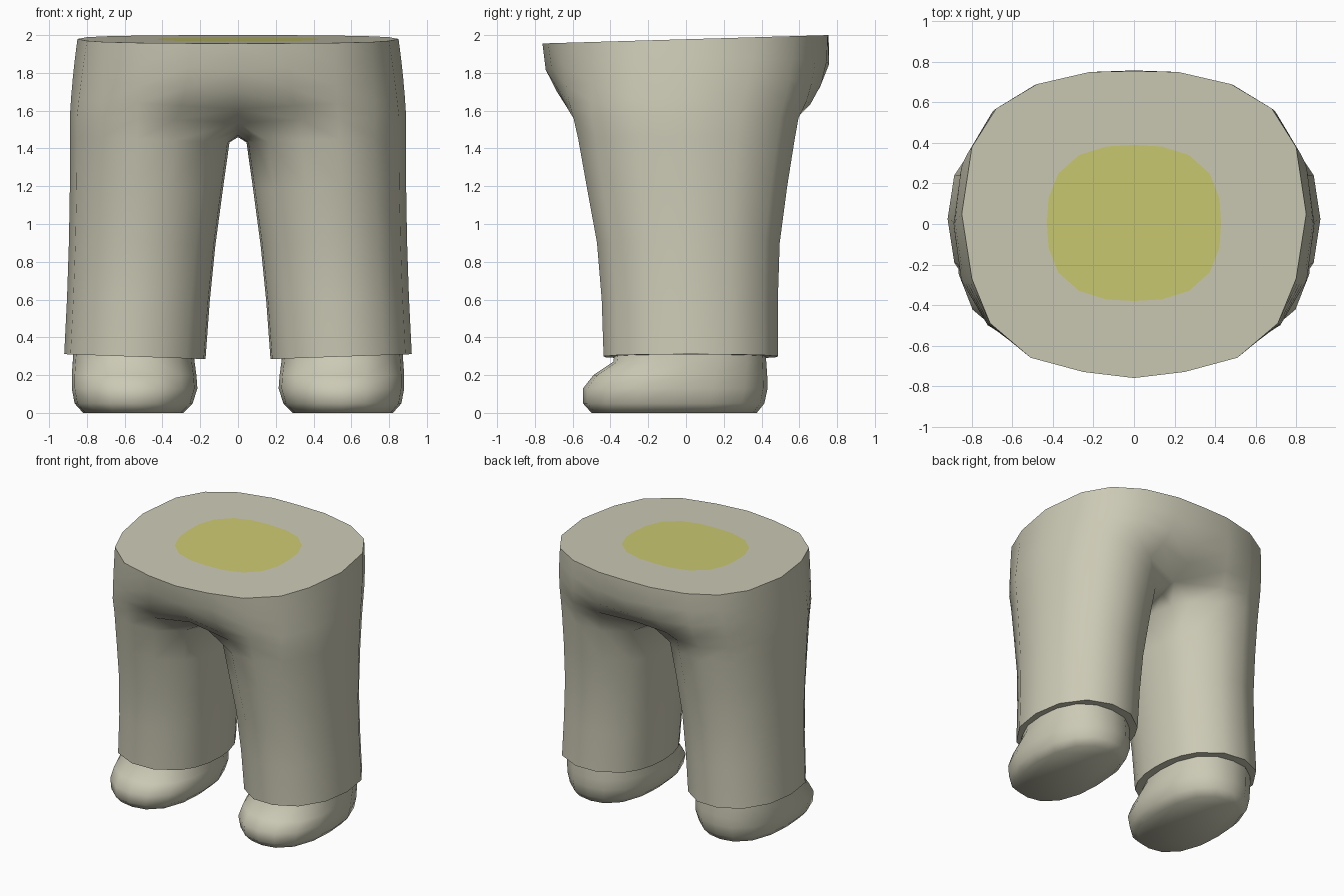
import bpy, bmesh, math
from mathutils import Vector

if "Cube" in bpy.data.objects:
    bpy.data.objects.remove(bpy.data.objects["Cube"])


def material(name, rgb):
    m = bpy.data.materials.new(name)
    m.diffuse_color = (*rgb, 1)
    m.use_nodes = True
    m.node_tree.nodes["Principled BSDF"].inputs["Base Color"].default_value = m.diffuse_color
    return m


BEIGE = material("beige cloth", (0.60, 0.585, 0.46))
YELLOW = material("yellow patch", (0.60, 0.585, 0.165))


def oval(angle, x0, x1, y0, y1, power):
    """Point on a slightly squared oval that fills the given box."""
    c, s = math.cos(angle), math.sin(angle)
    r = (abs(c) ** power + abs(s) ** power) ** (-1 / power)
    return Vector(((x0 + x1) / 2 + c * r * (x1 - x0) / 2,
                   (y0 + y1) / 2 + s * r * (y1 - y0) / 2, 0))


def bridge(bm, a, b, closed):
    n = len(a)
    for i in range(n if closed else n - 1):
        j = (i + 1) % n
        bm.faces.new((a[i], a[j], b[j], b[i]))


def finish(bm, name, angle):
    """Make the mirrored, smooth shaded object from its right half."""
    bmesh.ops.recalc_face_normals(bm, faces=bm.faces)
    mesh = bpy.data.meshes.new(name)
    bm.to_mesh(mesh)
    bm.free()
    mesh.materials.append(BEIGE)
    mesh.materials.append(YELLOW)
    ob = bpy.data.objects.new(name, mesh)
    bpy.context.collection.objects.link(ob)
    bpy.ops.object.select_all(action='DESELECT')
    ob.select_set(True)
    bpy.context.view_layer.objects.active = ob
    bpy.ops.object.shade_smooth_by_angle(angle=math.radians(angle))
    ob.modifiers.new("mirror", 'MIRROR').merge_threshold = 0.001


def waist_z(y):
    return 1.978 + 0.0292 * y


# Trousers: leg rings run from the outer arc (0-10) to the inner side (11-15)
bm = bmesh.new()
angles = [math.radians(-135 + 27 * k) for k in range(11)]
angles += [math.radians(135 + 15 * k) for k in range(1, 6)]
LEG = [(1.56, 0.04, 0.89, -0.60, 0.60), (1.45, 0.045, 0.89, -0.575, 0.58),
       (1.20, 0.08, 0.89, -0.53, 0.54), (0.90, 0.12, 0.895, -0.475, 0.50),
       (0.60, 0.15, 0.905, -0.45, 0.49), (0.298, 0.172, 0.92, -0.44, 0.49)]
rings = []
for level, (z, *box) in enumerate(LEG):
    ring = []
    for k, a in enumerate(angles):
        p = oval(a, *box, 2.2)
        p.z = z + (p.x - 0.55) * 0.035
        # the top ring's inner side forms the crotch arch on the centre line
        if level == 0 and (k == 0 or k >= 10):
            p = Vector((0, p.y, 1.46 + 0.4 * p.y ** 2))
        ring.append(bm.verts.new(p))
    rings.append(ring)
for a, b in zip(rings, rings[1:]):
    bridge(bm, a, b, True)
bm.faces.new(rings[-1])

# Hips: curved columns from the tilted waist rim down to the legs
WAIST = [(0, -0.76), (0.25, -0.73), (0.51, -0.66), (0.71, -0.49), (0.80, -0.27),
         (0.85, 0.05), (0.80, 0.38), (0.68, 0.57), (0.48, 0.69), (0.22, 0.75), (0, 0.755)]
hips = [[] for _ in range(4)]
for k, (x, y) in enumerate(WAIST):
    top = Vector((x, y, waist_z(y)))
    low = rings[0][k].co
    side = abs(k - 5) / 5
    bend = top.lerp(low, 0.5 * (1 - side ** 2))
    bend.x *= 1.01
    bend.y *= 1 + (0.08 if k > 5 else 0.01) * side
    bend.z = top.z + (low.z - top.z) * (0.5 + 0.22 * side)
    for i in range(4):
        t = i / 4
        p = top * (1 - t) ** 2 + bend * 2 * t * (1 - t) + low * t * t
        hips[i].append(bm.verts.new(p))
for a, b in zip(hips, hips[1:] + [rings[0][:11]]):
    bridge(bm, a, b, False)

# Flat waist cap with the yellow patch set into it
patch = []
for k in range(11):
    p = oval(math.radians(-90 + 18 * k), -0.43, 0.43, -0.38, 0.39, 2.6)
    if k in (0, 10):
        p.x = 0
    p.z = waist_z(p.y)
    patch.append(bm.verts.new(p))
bridge(bm, hips[0], patch, False)
bm.faces.new(patch).material_index = 1
finish(bm, "trousers", 65)

# Rounded feet
bm = bmesh.new()
FOOT = [(0.0, 0.29, 0.82, -0.50, 0.375), (0.05, 0.24, 0.865, -0.545, 0.415),
        (0.13, 0.215, 0.88, -0.545, 0.432), (0.20, 0.22, 0.88, -0.49, 0.43),
        (0.27, 0.23, 0.875, -0.385, 0.425), (0.34, 0.235, 0.87, -0.375, 0.42)]
rings = []
for z, *box in FOOT:
    ring = []
    for k in range(16):
        p = oval(math.tau * k / 16, *box, 2.4)
        p.z = z
        ring.append(bm.verts.new(p))
    rings.append(ring)
for a, b in zip(rings, rings[1:]):
    bridge(bm, a, b, True)
bm.faces.new(rings[0])
bm.faces.new(rings[-1])
finish(bm, "feet", 60)
